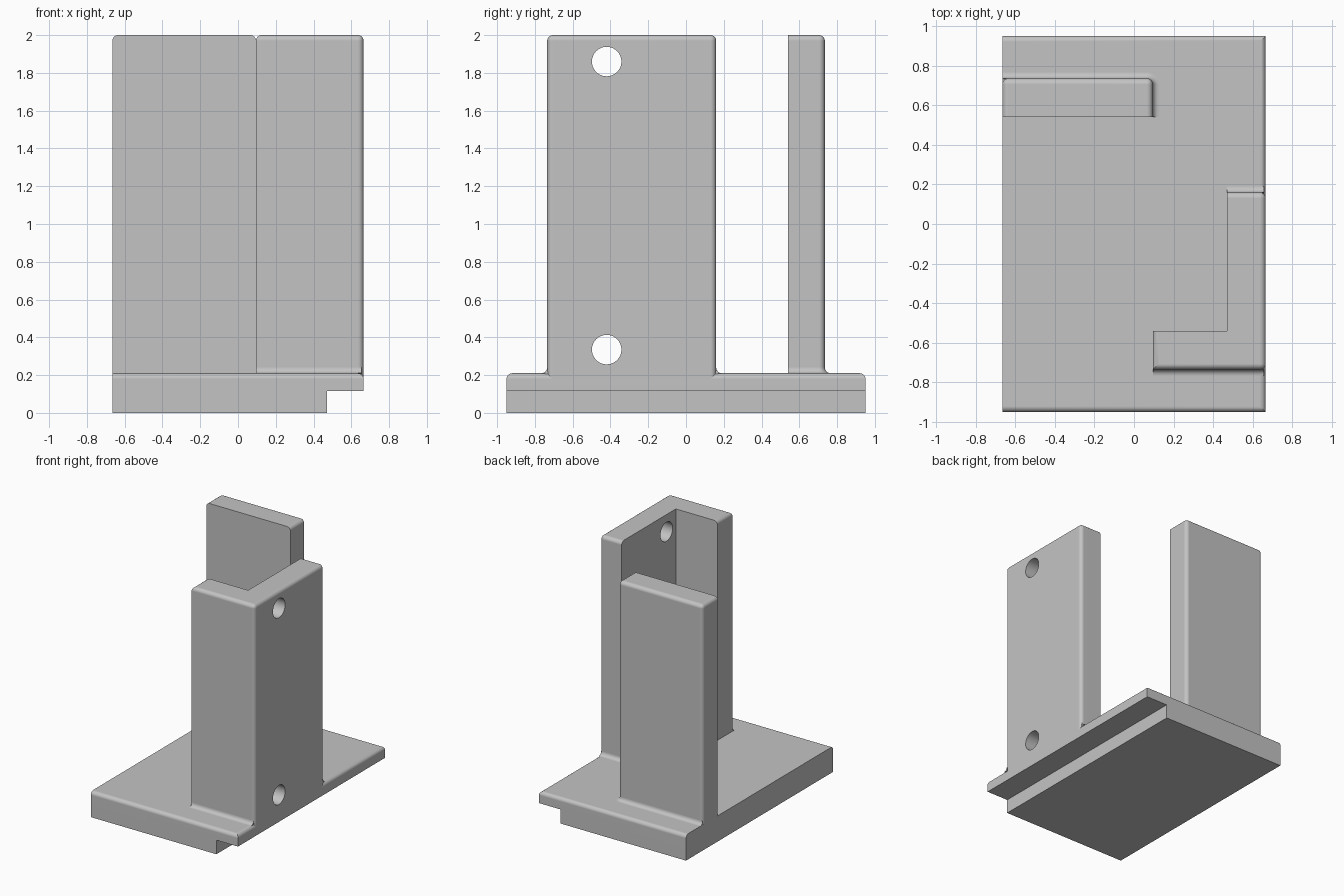
import bpy, bmesh, math
from mathutils import Vector

if "Cube" in bpy.data.objects:
    bpy.data.objects.remove(bpy.data.objects["Cube"])

W, D, H = 0.665, 0.95, 2.0       # half width, half depth, height
FLOOR = 0.21                     # top of the base plate
STEP = 0.115                     # height of the underside step
R = 0.03                         # rounding radius
END, INNER = 0.095, 0.47         # shared wall end, inner face of side wall
OUT, IN = 0.735, 0.54            # outer and inner faces of front/back walls
SIDE_END = 0.16                  # rear end of side wall
SEGS = 6

grey = bpy.data.materials.new("plain grey")
grey.use_nodes = True
colour = (0.55, 0.55, 0.55, 1)
grey.diffuse_color = colour
grey.node_tree.nodes["Principled BSDF"].inputs["Base Color"].default_value = colour


def finish(name, bm):
    bmesh.ops.recalc_face_normals(bm, faces=bm.faces[:])
    mesh = bpy.data.meshes.new(name)
    bm.to_mesh(mesh)
    bm.free()
    mesh.materials.append(grey)
    obj = bpy.data.objects.new(name, mesh)
    bpy.context.collection.objects.link(obj)
    return obj


def activate(obj):
    bpy.ops.object.select_all(action='DESELECT')
    obj.select_set(True)
    bpy.context.view_layer.objects.active = obj


def smooth(obj):
    activate(obj)
    bpy.ops.object.shade_smooth_by_angle(angle=math.radians(30))
    mod = obj.modifiers.new("Flat faces", 'WEIGHTED_NORMAL')
    mod.keep_sharp = True


def prism(name, outline, place, sweep, rounded):
    """Extrude an outline, then round the edges picked by a rule."""
    bm = bmesh.new()
    face = bm.faces.new([bm.verts.new(place(a, b)) for a, b in outline])
    new = bmesh.ops.extrude_face_region(bm, geom=[face])["geom"]
    bmesh.ops.translate(bm, vec=sweep,
                        verts=[g for g in new if isinstance(g, bmesh.types.BMVert)])
    bmesh.ops.recalc_face_normals(bm, faces=bm.faces[:])
    edges = []
    for e in bm.edges:
        p, q = e.verts[0].co, e.verts[1].co
        if rounded((p + q) / 2, abs(p.z - q.z) > 1):
            edges.append(e)
    bmesh.ops.bevel(bm, geom=edges, offset=R, offset_type='OFFSET', segments=SEGS,
                    profile=0.5, affect='EDGES', clamp_overlap=True)
    return finish(name, bm)


def near(a, b):
    return abs(a - b) < 0.001


def fillet(name, path):
    """Concave blend to the base along a path of (point, outward normal)."""
    section = [(-0.005, -0.005)]
    for k in range(SEGS + 1):
        a = math.pi / 2 * k / SEGS
        section.append((R - R * math.sin(a), R - R * math.cos(a)))
    bm = bmesh.new()
    rows = [[bm.verts.new((p[0] + n[0] * d, p[1] + n[1] * d, FLOOR + z))
             for d, z in section] for p, n in path]
    count = len(section)
    for r0, r1 in zip(rows, rows[1:]):
        for i in range(count):
            j = (i + 1) % count
            bm.faces.new((r0[i], r0[j], r1[j], r1[i]))
    bm.faces.new(rows[0])
    bm.faces.new(rows[-1])
    smooth(finish(name, bm))


# Base plate with a step cut under its left side
base = prism("base_plate",
             [(-W, 0), (INNER, 0), (INNER, STEP), (W, STEP), (W, FLOOR), (-W, FLOOR)],
             lambda x, z: Vector((x, -D, z)), Vector((0, 2 * D, 0)),
             lambda m, up: near(m.z, FLOOR) and not near(m.x, -W))
smooth(base)

# Walls start just inside the base
BOTTOM = FLOOR - R


def wall(name, outline, rounded):
    return prism(name, outline, lambda x, y: Vector((x, y, BOTTOM)),
                 Vector((0, 0, H - BOTTOM)), rounded)


# L-shaped corner wall
corner = wall("corner_wall",
              [(END, -OUT), (W, -OUT), (W, SIDE_END), (INNER, SIDE_END),
               (INNER, -IN), (END, -IN)],
              lambda m, up: near(m.x, W) if up else
              near(m.z, H) and not near(m.x, INNER) and not near(m.y, -IN))

# Bolt holes through the side wall
for z in (0.335, 1.86):
    bpy.ops.mesh.primitive_cylinder_add(vertices=48, radius=0.078, depth=0.5,
                                        location=(W - 0.1, -0.42, z),
                                        rotation=(0, math.pi / 2, 0))
    cutter = bpy.context.object
    cutter.name = "hole_cutter"
    cutter.hide_render = True
    cutter.data.materials.append(grey)
    mod = corner.modifiers.new("Hole", 'BOOLEAN')
    mod.operation = 'DIFFERENCE'
    mod.solver = 'EXACT'
    mod.object = cutter
    activate(corner)
    bpy.ops.object.modifier_apply(modifier=mod.name)
    bpy.data.objects.remove(cutter)
smooth(corner)

# Flat back wall
back = wall("back_wall", [(-W, IN), (END, IN), (END, OUT), (-W, OUT)],
            lambda m, up: near(m.y, OUT) if up else
            near(m.z, H) and not near(m.y, IN))
smooth(back)

# Blends where the walls meet the base
edge = W - R / 3
fillet("front_fillet", [((END, -OUT), (0, -1)), ((edge, -OUT), (0, -1))])
fillet("side_fillet", [((INNER, SIDE_END), (0, 1)), ((edge, SIDE_END), (0, 1))])
path = [((-W, OUT), (0, 1))]
for k in range(SEGS + 1):
    a = math.pi / 2 * (1 - k / SEGS)
    n = (math.cos(a), math.sin(a))
    path.append(((END - R + R * n[0], OUT - R + R * n[1]), n))
path.append(((END, IN), (1, 0)))
fillet("back_fillet", path)
